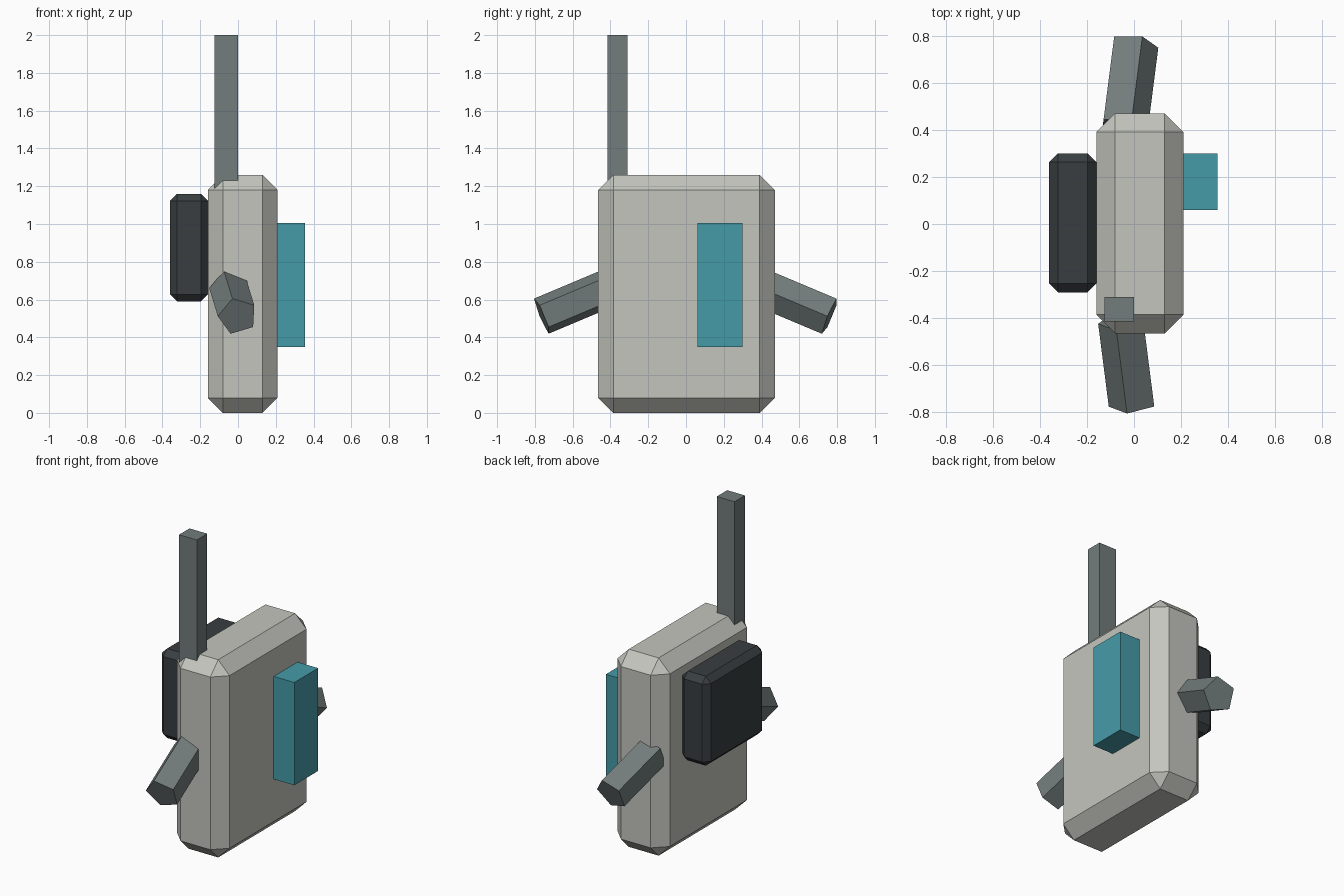
import bpy, bmesh, math
from mathutils import Vector

if "Cube" in bpy.data.objects:
    bpy.data.objects.remove(bpy.data.objects["Cube"])


def material(name, color):
    m = bpy.data.materials.new(name)
    m.diffuse_color = (*color, 1)
    m.use_nodes = True
    m.node_tree.nodes["Principled BSDF"].inputs["Base Color"].default_value = m.diffuse_color
    return m


LIGHT = material("light_shell", (0.55, 0.56, 0.51))
GREY = material("mid_grey", (0.17, 0.20, 0.20))
DARK = material("dark_grey", (0.04, 0.048, 0.052))
TEAL = material("teal", (0.06, 0.33, 0.39))


def finish(bm, name, mat):
    bmesh.ops.recalc_face_normals(bm, faces=bm.faces)
    mesh = bpy.data.meshes.new(name)
    bm.to_mesh(mesh)
    bm.free()
    mesh.materials.append(mat)
    obj = bpy.data.objects.new(name, mesh)
    bpy.context.collection.objects.link(obj)
    return obj


def box(name, lo, hi, mat, chamfer=0):
    """Box between two corners, with optional flat chamfers."""
    lo, hi = Vector(lo), Vector(hi)
    bm = bmesh.new()
    bmesh.ops.create_cube(bm, size=1)
    for v in bm.verts:
        v.co = (lo + hi) / 2 + v.co * (hi - lo)
    if chamfer:
        bmesh.ops.bevel(bm, geom=bm.edges[:], offset=chamfer, segments=1,
                        profile=0.5, affect='EDGES')
    return finish(bm, name, mat)


def prism(name, start, end, radius, sides, phase, mat):
    """Straight prism between two points, with its section square to the axis."""
    start, end = Vector(start), Vector(end)
    axis = (end - start).normalized()
    u = axis.cross(Vector((0, 0, 1))).normalized()
    if u.x < 0:
        u = -u
    v = axis.cross(u)
    if v.z < 0:
        v = -v
    bm = bmesh.new()
    rings = []
    for c in (start, end):
        angles = [phase + math.tau * i / sides for i in range(sides)]
        rings.append([bm.verts.new(c + radius * (u * math.cos(a) + v * math.sin(a)))
                      for a in angles])
        bm.faces.new(rings[-1])
    for i in range(sides):
        j = (i + 1) % sides
        bm.faces.new((rings[0][i], rings[0][j], rings[1][j], rings[1][i]))
    return finish(bm, name, mat)


# Main chamfered body
box("body", (-0.16, -0.465, 0), (0.21, 0.47, 1.26), LIGHT, 0.08)

# Dark chamfered pack on the -x side
box("back_pack", (-0.36, -0.29, 0.59), (-0.16, 0.30, 1.16), DARK, 0.037)

# Teal panel on the +x side
box("side_panel", (0.20, 0.06, 0.35), (0.355, 0.30, 1.005), TEAL)

# Upright square mast
box("antenna", (-0.125, -0.415, 1.14), (0, -0.31, 2.0), GREY)

# Drooping five-sided arms, section turned half way round on the second
for name, side, phase in (("front_arm", -1, math.pi), ("rear_arm", 1, 0)):
    prism(name, (-0.047, side * 0.41, 0.66), (-0.002, side * 0.762, 0.512),
          0.106, 5, phase, GREY)
